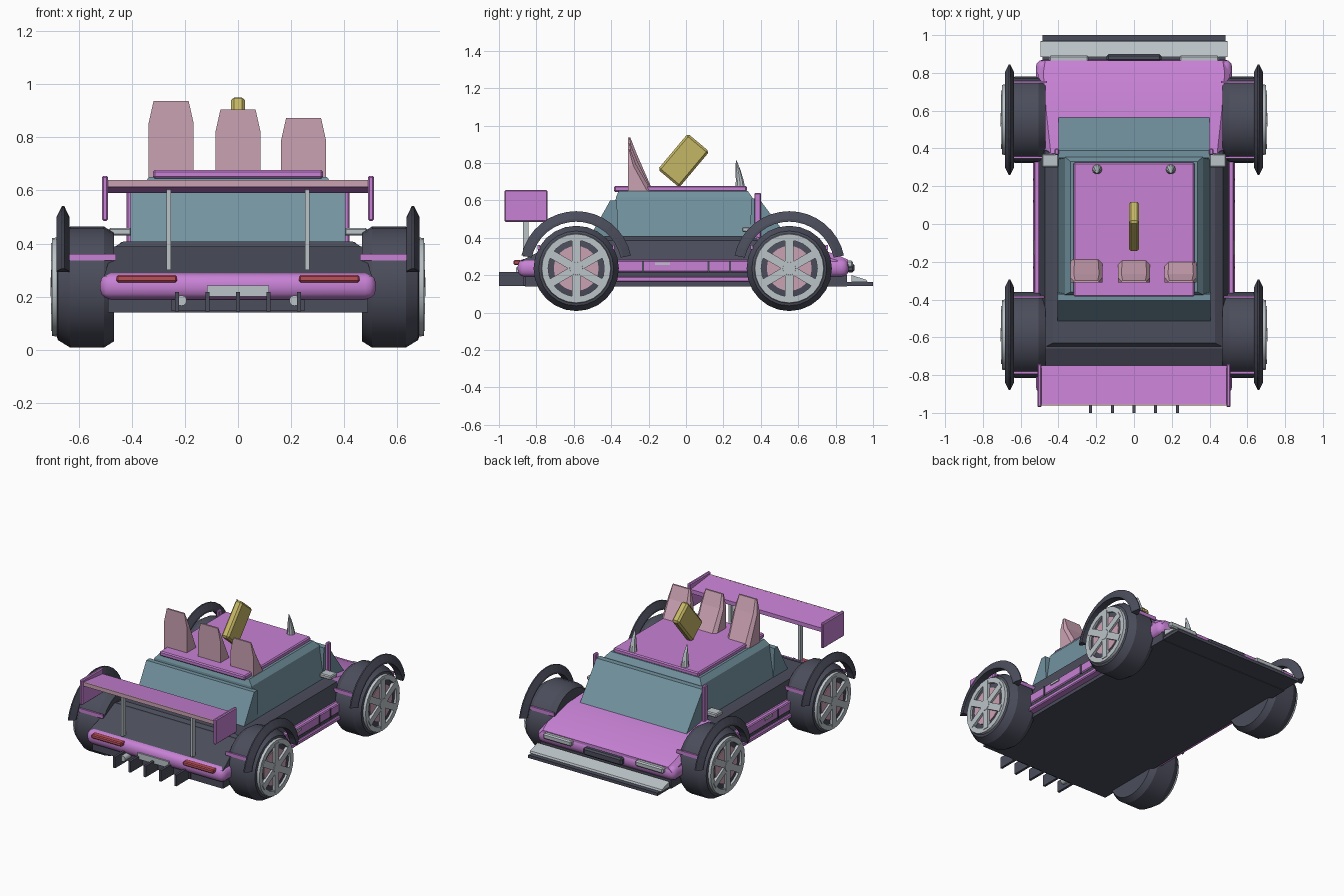
import bpy, bmesh, math
from mathutils import Vector

if "Cube" in bpy.data.objects:
    bpy.data.objects.remove(bpy.data.objects["Cube"])

def material(name, rgb):
    m = bpy.data.materials.new(name)
    m.diffuse_color = (*rgb, 1)
    m.use_nodes = True
    m.node_tree.nodes["Principled BSDF"].inputs["Base Color"].default_value = m.diffuse_color
    return m

ORCHID = material("orchid paint", (0.57, 0.22, 0.66))
DARK = material("dark slate", (0.070, 0.074, 0.105))
GLASS = material("teal glass", (0.17, 0.29, 0.35))
ROSE = material("dusty rose", (0.60, 0.36, 0.45))
GOLD = material("gold", (0.56, 0.47, 0.13))
GREY = material("light grey", (0.50, 0.55, 0.58))
RED = material("lamp red", (0.50, 0.08, 0.10))

def loft(name, sections, mat, bevel=0, segs=1, closed=False, smooth=False):
    """Skin a list of equal-length point loops, capping the ends."""
    bm = bmesh.new()
    rings = [[bm.verts.new(p) for p in s] for s in sections]
    n = len(rings[0])
    pairs = list(zip(rings, rings[1:])) + ([(rings[-1], rings[0])] if closed else [])
    for a, b in pairs:
        for i in range(n):
            j = (i + 1) % n
            bm.faces.new((a[i], a[j], b[j], b[i]))
    if not closed:
        bm.faces.new(rings[0])
        bm.faces.new(rings[-1])
    bmesh.ops.recalc_face_normals(bm, faces=bm.faces)
    if bevel:
        bmesh.ops.bevel(bm, geom=list(bm.edges), offset=bevel, segments=segs,
                        profile=0.5, affect='EDGES', clamp_overlap=True)
    me = bpy.data.meshes.new(name)
    bm.to_mesh(me)
    bm.free()
    me.materials.append(mat)
    if smooth:
        me.polygons.foreach_set("use_smooth", [True] * len(me.polygons))
        me.set_sharp_from_angle(angle=math.radians(30))
    ob = bpy.data.objects.new(name, me)
    bpy.context.collection.objects.link(ob)
    return ob

def rect(hx, y0, y1, z, cx=0):
    return [(cx - hx, y0, z), (cx + hx, y0, z), (cx + hx, y1, z), (cx - hx, y1, z)]

def box(name, x0, x1, y0, y1, z0, z1, mat, bevel=0, segs=1, smooth=False):
    c, h = (x0 + x1) / 2, abs(x1 - x0) / 2
    return loft(name, [rect(h, y0, y1, z0, c), rect(h, y0, y1, z1, c)], mat, bevel, segs, smooth=smooth)

def prism(name, profile, x0, x1, mat, bevel=0):
    return loft(name, [[(x, y, z) for y, z in profile] for x in (x0, x1)], mat, bevel)

def lathe(name, profile, cy, cz, mat, n=24, closed=False):
    """Turn (x, radius) points about an axis parallel to x."""
    ang = [2 * math.pi * i / n for i in range(n)]
    return loft(name, [[(x, cy + r * math.cos(a), cz + r * math.sin(a)) for a in ang]
                       for x, r in profile], mat, closed=closed, smooth=True)

# Lower body
box("floor_pan", -0.49, 0.49, -0.86, 0.86, 0.14, 0.20, DARK)
box("lower_body", -0.52, 0.52, -0.90, 0.87, 0.19, 0.288, ORCHID, 0.04, 3, True)

# Upper body, rear deck and bonnet
loft("upper_body", [rect(0.50, -0.66, 0.40, 0.28), rect(0.47, -0.65, 0.39, 0.385),
                    rect(0.43, -0.63, 0.37, 0.408)], DARK)
loft("rear_deck", [rect(0.505, -0.885, -0.60, 0.275), rect(0.47, -0.66, -0.60, 0.388)], DARK)
loft("bonnet", [[(-w, y, 0.25), (w, y, 0.25), (w, y, z - 0.03), (w - 0.03, y, z),
                 (0.03 - w, y, z), (-w, y, z - 0.03)]
                for y, w, z in ((0.37, 0.47, 0.405), (0.60, 0.495, 0.37), (0.80, 0.51, 0.312),
                                (0.865, 0.50, 0.283))], ORCHID, smooth=True)

# Glasshouse and roof
loft("side_glass", [rect(0.405, -0.39, 0.365, 0.40), rect(0.365, -0.375, 0.355, 0.615),
                    rect(0.335, -0.36, 0.33, 0.65)], GLASS)
prism("windscreen", [(0.34, 0.38), (0.565, 0.375), (0.39, 0.61), (0.35, 0.61)], -0.40, 0.40, GLASS)
prism("rear_glass", [(-0.36, 0.395), (-0.52, 0.395), (-0.405, 0.60), (-0.37, 0.60)], -0.405, 0.405, GLASS)
box("roof", -0.32, 0.32, -0.385, 0.325, 0.645, 0.677, ORCHID, 0.007)

# Roof spines, tallest on the left
for cx, top in ((-0.252, 0.937), (0, 0.905), (0.247, 0.872)):
    def spine(hx, chamfer, yf, z):
        return [(cx - hx, -0.31, z), (cx + hx, -0.31, z), (cx + hx, yf - chamfer, z),
                (cx + hx - chamfer, yf, z), (cx - hx + chamfer, yf, z), (cx - hx, yf - chamfer, z)]
    loft("roof_spine", [spine(0.085, 0.025, -0.155, 0.60), spine(0.085, 0.018, -0.265, top - 0.085),
                        spine(0.066, 0.006, -0.298, top)], ROSE)

# Tilted gold block
tablet = box("roof_block", -0.027, 0.027, -0.125, 0.125, -0.075, 0.075, GOLD, 0.012)
tablet.location = (0, -0.013, 0.813)
tablet.rotation_euler.x = math.radians(50)

# Rear wing
prism("wing_blade", [(-0.955, 0.613), (-0.955, 0.64), (-0.75, 0.617), (-0.75, 0.59)], -0.50, 0.50, ORCHID)
box("wing_trailing_strip", -0.49, 0.49, -0.96, -0.952, 0.614, 0.64, ROSE)

# Front splitter, number plates
box("splitter_base", -0.485, 0.485, 0.84, 1.0, 0.143, 0.163, DARK)
prism("splitter_wedge", [(0.885, 0.163), (0.97, 0.163), (0.965, 0.175), (0.885, 0.20)], -0.495, 0.495, GREY)
box("front_plate", -0.145, 0.145, 0.86, 0.90, 0.215, 0.265, DARK, 0.01)
box("rear_plate", -0.117, 0.117, -0.91, -0.89, 0.20, 0.242, GREY)

# Diffuser fins
box("diffuser_tray", -0.25, 0.25, -0.87, -0.80, 0.145, 0.19, DARK)
for i in range(-2, 3):
    x = i * 0.115
    box("diffuser_fin", x - 0.008, x + 0.008, -1.0, -0.84, 0.143, 0.218, DARK)

for s in (-1, 1):
    # Wing end plates and struts
    box("wing_end_plate", s * 0.49, s * 0.512, -0.97, -0.74, 0.485, 0.655, ORCHID, 0.006)
    box("wing_strut", s * 0.252, s * 0.27, -0.872, -0.843, 0.30, 0.61, GREY)
    # Lamps and exhausts
    box("tail_lamp", s * 0.23, s * 0.458, -0.922, -0.88, 0.254, 0.281, RED, 0.006)
    box("head_lamp", s * 0.24, s * 0.45, 0.84, 0.892, 0.24, 0.278, GREY, 0.008)
    ex = lathe("exhaust", [(-0.04, 0.02), (0.04, 0.02)], 0, 0, GREY, 12)
    ex.rotation_euler.z = math.pi / 2
    ex.location = (s * 0.213, -0.895, 0.185)
    # Side trim
    box("sill_rail", s * 0.48, s * 0.535, -0.40, 0.37, 0.163, 0.193, ORCHID, 0.006)
    box("sill_gap", s * 0.48, s * 0.522, -0.40, 0.37, 0.193, 0.215, DARK)
    box("sill_panel", s * 0.48, s * 0.53, -0.40, 0.37, 0.215, 0.278, ORCHID, 0.006)
    for y in (-0.23, 0.12, 0.235):
        box("sill_seam", s * 0.52, s * 0.533, y - 0.006, y + 0.006, 0.215, 0.275, DARK)
    box("door_handle", s * 0.52, s * 0.536, -0.165, -0.085, 0.253, 0.267, GREY)
    # Windscreen posts and mirrors
    box("windscreen_post", s * 0.398, s * 0.42, 0.365, 0.40, 0.38, 0.64, ORCHID, 0.005)
    box("mirror", s * 0.40, s * 0.487, 0.30, 0.37, 0.43, 0.458, GREY, 0.006)
    # Roof horns, curving slightly backward
    loft("roof_horn", [[(s * 0.195 + r * math.cos(a), y + r * math.sin(a), z)
                        for a in [math.pi * k / 5 for k in range(10)]]
                       for r, y, z in ((0.028, 0.29, 0.66), (0.023, 0.288, 0.70),
                                       (0.014, 0.279, 0.76), (0.002, 0.268, 0.815))], GREY, smooth=True)

    for cy in (-0.587, 0.552):
        cz = 0.236
        # Tyre and wheel
        lathe("tyre", [(s * x, r) for x, r in ((0.468, 0.13), (0.468, 0.205), (0.505, 0.228),
              (0.632, 0.228), (0.678, 0.20), (0.685, 0.18))], cy, cz, DARK)
        lathe("wheel_disc", [(s * 0.68, 0.12), (s * 0.69, 0.12)], cy, cz, ROSE)
        lathe("wheel_rim", [(s * x, r) for x, r in ((0.675, 0.188), (0.70, 0.184), (0.70, 0.15),
              (0.675, 0.15))], cy, cz, GREY, closed=True)
        lathe("wheel_hub", [(s * 0.68, 0.042), (s * 0.706, 0.035)], cy, cz, GREY, 12)
        for k in range(3):
            spoke = box("wheel_spoke", s * 0.68, s * 0.704, -0.022, 0.022, -0.165, 0.165, GREY)
            spoke.location = (0, cy, cz)
            spoke.rotation_euler.x = k * math.pi / 3
        # Pointed wheel arch
        arc = []
        for k in range(17):
            a = math.radians(12 + 156 * k / 16)
            arc.append([(s * x, cy + r * math.cos(a), 0.243 + r * math.sin(a)) for x, r in
                        ((0.635, 0.243), (0.684, 0.243), (0.684, 0.257), (0.663, 0.299),
                         (0.655, 0.299), (0.635, 0.257))])
        loft("wheel_arch", arc, DARK)
        # Arch stays
        for d in (-0.2, 0.2):
            box("arch_stay", s * 0.46, s * 0.645, cy + d - 0.006, cy + d + 0.006, 0.336, 0.36, ORCHID)
